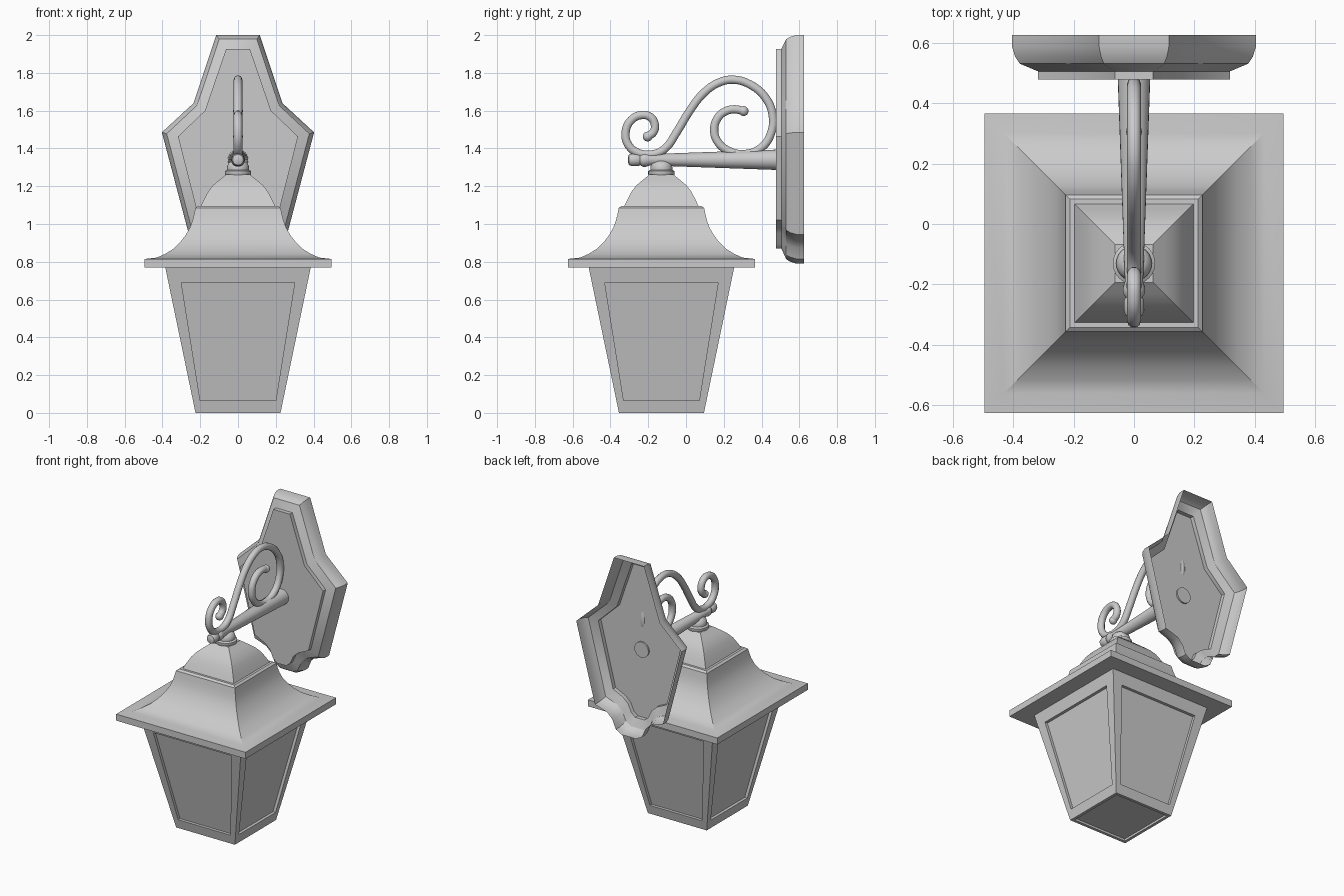
import bpy, bmesh
from math import sin, cos, tau
from mathutils import Matrix, Vector

if "Cube" in bpy.data.objects:
    bpy.data.objects.remove(bpy.data.objects["Cube"])

CY = -0.13     # lantern centre in y
ARM_Z = 1.34   # arm height


def finish(name, bm, angle=35):
    bmesh.ops.recalc_face_normals(bm, faces=bm.faces)
    me = bpy.data.meshes.new(name)
    bm.to_mesh(me)
    bm.free()
    ob = bpy.data.objects.new(name, me)
    bpy.context.collection.objects.link(ob)
    smooth(ob, angle)
    return ob


def smooth(ob, angle=35):
    bpy.ops.object.select_all(action='DESELECT')
    ob.select_set(True)
    bpy.context.view_layer.objects.active = ob
    bpy.ops.object.shade_smooth_by_angle(angle=angle * tau / 360)


def loft(name, rings, cap_start=True, cap_end=True, angle=35):
    bm = bmesh.new()
    vs = [[bm.verts.new(p) for p in r] for r in rings]
    n = len(rings[0])
    for a, b in zip(vs, vs[1:]):
        for i in range(n):
            j = (i + 1) % n
            bm.faces.new((a[i], a[j], b[j], b[i]))
    if cap_start:
        bm.faces.new(vs[0])
    if cap_end:
        bm.faces.new(vs[-1])
    return finish(name, bm, angle)


def square(h, z):
    return [(sx * h, CY + sy * h, z) for sx, sy in ((-1, -1), (1, -1), (1, 1), (-1, 1))]


def circle_z(r, z, n=24):
    return [(r * cos(tau * i / n), CY + r * sin(tau * i / n), z) for i in range(n)]


def circle_y(r, y, n=24):
    return [(r * cos(tau * i / n), y, ARM_Z + r * sin(tau * i / n)) for i in range(n)]


# Lantern body: tapered box with a recessed pane on each side and below
bm = bmesh.new()


def recessed(outer, inner, push, turn):
    loops = [outer, inner, [Vector(p) + Vector(push) for p in inner]]
    vs = [[bm.verts.new(turn @ Vector(p)) for p in l] for l in loops]
    for a, b in zip(vs, vs[1:]):
        for i in range(4):
            j = (i + 1) % 4
            bm.faces.new((a[i], a[j], b[j], b[i]))
    bm.faces.new(vs[-1])


def half(z):
    return 0.225 + 0.16 * z / 0.77


def trapezoid(w0, z0, w1, z1):
    return [(-w0, -half(z0), z0), (w0, -half(z0), z0), (w1, -half(z1), z1), (-w1, -half(z1), z1)]


move = Matrix.Translation((0, CY, 0))
for k in range(4):
    recessed(trapezoid(0.225, 0, 0.385, 0.77), trapezoid(0.2, 0.065, 0.30, 0.69),
             (0, 0.02, 0), move @ Matrix.Rotation(k * tau / 4, 4, 'Z'))
flat = lambda h: [(-h, -h, 0), (-h, h, 0), (h, h, 0), (h, -h, 0)]
recessed(flat(0.225), flat(0.205), (0, 0, 0.015), move)
bmesh.ops.remove_doubles(bm, verts=bm.verts, dist=1e-4)
finish("lantern_body", bm)

# Roof: brim and flared skirt
loft("roof", [square(*p) for p in (
    (0.495, 0.77), (0.495, 0.815), (0.43, 0.822), (0.385, 0.842), (0.34, 0.87),
    (0.305, 0.905), (0.278, 0.94), (0.255, 0.98), (0.242, 1.015), (0.233, 1.05),
    (0.226, 1.085), (0.212, 1.096), (0.19, 1.096))], angle=30)

# Roof cap: square dome
loft("roof_cap", [square(*p) for p in (
    (0.197, 1.094), (0.18, 1.13), (0.158, 1.172), (0.132, 1.205),
    (0.10, 1.232), (0.063, 1.262))], angle=30)

# Collar and ball joining lantern to arm
loft("top_collar", [circle_z(*p) for p in (
    (0.062, 1.25), (0.07, 1.262), (0.07, 1.28), (0.058, 1.287), (0.059, 1.30),
    (0.052, 1.32), (0.034, 1.334), (0.01, 1.339))])

# Tapered arm with turned end knob
loft("arm", [circle_y(*p) for p in (
    (0.054, 0.488), (0.03, -0.19), (0.037, -0.212), (0.037, -0.228), (0.028, -0.243),
    (0.033, -0.252), (0.034, -0.285), (0.028, -0.302), (0.012, -0.308))])

# Scroll: one S-shaped tube with a spiral at each end, as (y, z)
path = [(-0.203, 1.463), (-0.172, 1.487), (-0.166, 1.53), (-0.19, 1.567), (-0.235, 1.577),
        (-0.29, 1.55), (-0.32, 1.485), (-0.303, 1.415), (-0.25, 1.375), (-0.17, 1.37),
        (-0.11, 1.40), (-0.05, 1.485), (0.02, 1.60), (0.09, 1.69), (0.17, 1.747),
        (0.25, 1.764), (0.34, 1.738), (0.42, 1.67), (0.459, 1.575), (0.45, 1.48),
        (0.40, 1.405), (0.31, 1.37), (0.22, 1.39), (0.165, 1.44), (0.149, 1.50),
        (0.167, 1.56), (0.21, 1.597), (0.26, 1.607), (0.305, 1.598)]
cu = bpy.data.curves.new("scroll", 'CURVE')
cu.dimensions = '3D'
cu.bevel_depth = 0.023
cu.bevel_resolution = 3
cu.resolution_u = 4
cu.use_fill_caps = True
sp = cu.splines.new('BEZIER')
sp.bezier_points.add(len(path) - 1)
for bp, (y, z) in zip(sp.bezier_points, path):
    bp.co = (0, y, z)
    bp.handle_left_type = bp.handle_right_type = 'AUTO'
scroll = bpy.data.objects.new("scroll", cu)
bpy.context.collection.objects.link(scroll)
bpy.ops.object.select_all(action='DESELECT')
scroll.select_set(True)
bpy.context.view_layer.objects.active = scroll
bpy.ops.object.convert(target='MESH')
smooth(bpy.context.object, 50)

# Rounded scroll tips
for i, (y, z) in enumerate((path[0], path[-1])):
    bm = bmesh.new()
    bmesh.ops.create_uvsphere(bm, u_segments=16, v_segments=10, radius=0.026,
                              matrix=Matrix.Translation((0, y, z)))
    finish("scroll_tip_%d" % (i + 1), bm)

# Wall plate: thin shell, open at the back, with a raised centre panel
rim = [(0.115, 2.0), (0.235, 1.64), (0.403, 1.485), (0.26, 0.945),
       (0.165, 0.915), (0.125, 0.875), (0.10, 0.815), (0.055, 0.79)]
panel = [(0.063, 1.927), (0.175, 1.60), (0.318, 1.463), (0.205, 1.02),
         (0.13, 0.985), (0.09, 0.95), (0.065, 0.895), (0.035, 0.87)]


def plate_ring(t, y):
    pts = [(a + (c - a) * t, y, b + (d - b) * t) for (a, b), (c, d) in zip(rim, panel)]
    return pts + [(-x, y, z) for x, y, z in reversed(pts)]


loft("wall_plate", [plate_ring(*p) for p in (
    (0, 0.625), (0, 0.585), (0.12, 0.553), (0.3, 0.53), (1, 0.505), (1, 0.477))],
    cap_start=False, angle=30)
